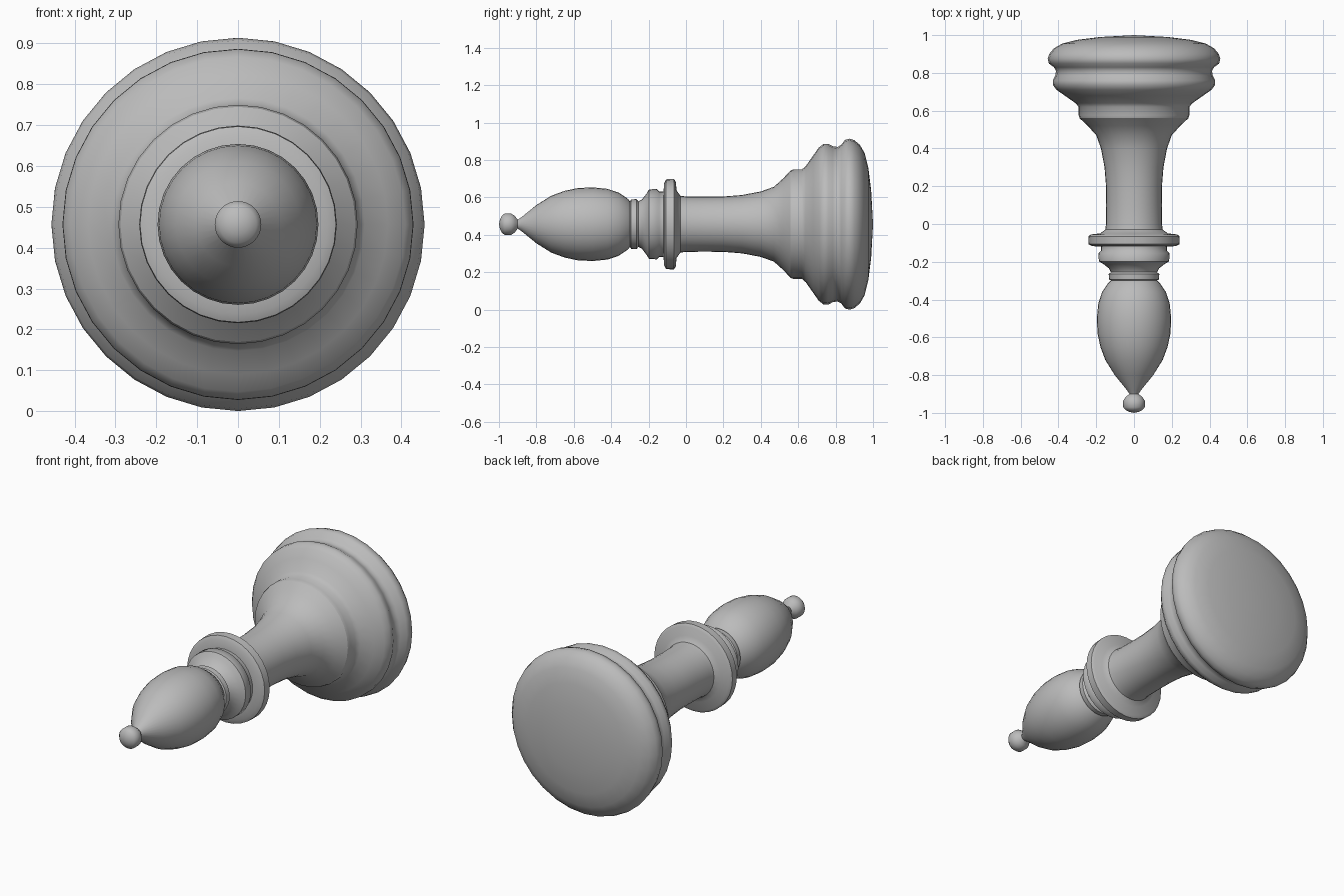
import bpy, bmesh, math

SIDES = 32
AXIS_Z = 0.457

old = bpy.data.objects.get("Cube")
if old:
    bpy.data.objects.remove(old, do_unlink=True)

grey = bpy.data.materials.new("plain_grey")
grey.use_nodes = True
colour = (0.5, 0.5, 0.5, 1)
grey.diffuse_color = colour
grey.node_tree.nodes["Principled BSDF"].inputs["Base Color"].default_value = colour


def turned_part(name, profile):
    """Spin (position along y, radius) points around the lengthwise axis."""
    bm = bmesh.new()
    rings = []
    for y, r in profile:
        count = SIDES if r > 0 else 1
        rings.append([bm.verts.new((r * math.sin(math.tau * i / SIDES), y,
                                    AXIS_Z + r * math.cos(math.tau * i / SIDES)))
                      for i in range(count)])
    for a, b in zip(rings, rings[1:]):
        for i in range(SIDES):
            j = (i + 1) % SIDES
            corners = [a[i % len(a)], a[j % len(a)], b[j % len(b)], b[i % len(b)]]
            bm.faces.new(list(dict.fromkeys(corners)))
    bmesh.ops.recalc_face_normals(bm, faces=bm.faces)
    # Open tubes need their normals checked against the axis
    outward = sum(f.normal.x * f.calc_center_median().x for f in bm.faces)
    if outward < 0:
        bmesh.ops.reverse_faces(bm, faces=bm.faces)
    mesh = bpy.data.meshes.new(name)
    bm.to_mesh(mesh)
    bm.free()
    mesh.materials.append(grey)
    obj = bpy.data.objects.new(name, mesh)
    bpy.context.collection.objects.link(obj)
    bpy.ops.object.select_all(action="DESELECT")
    obj.select_set(True)
    bpy.context.view_layer.objects.active = obj
    bpy.ops.object.shade_smooth_by_angle(angle=math.radians(50))
    return obj


# Small ball at the tip
turned_part("tip_ball", [
    (-1, 0), (-.995, .025), (-.985, .045), (-.97, .057), (-.935, .057),
    (-.915, .044), (-.9, .024)])

# Pointed oval head
turned_part("head", [
    (-.9, .024), (-.88, .037), (-.8, .102), (-.72, .152), (-.65, .178), (-.58, .193),
    (-.5, .197), (-.42, .189), (-.36, .169), (-.31, .135), (-.3, .122)])

# Thin ring, stepped collar and wide collar
turned_part("collar", [
    (-.3, .122), (-.293, .132), (-.265, .134), (-.255, .122), (-.235, .132),
    (-.21, .165), (-.198, .186), (-.155, .188), (-.143, .175), (-.12, .175),
    (-.117, .22), (-.107, .24), (-.065, .242), (-.055, .228), (-.05, .18),
    (-.03, .152)])

# Slender flaring stem
turned_part("stem", [
    (-.03, .152), (0, .148), (.1, .147), (.2, .148), (.3, .156), (.4, .175),
    (.47, .2), (.52, .245), (.56, .288)])

# Stepped base with a slightly domed underside
turned_part("base", [
    (.56, .288), (.575, .293), (.62, .293), (.64, .31), (.68, .367), (.71, .41),
    (.735, .429), (.76, .43), (.785, .417), (.81, .413), (.83, .424), (.85, .451),
    (.875, .457), (.9, .449), (.93, .424), (.955, .38), (.975, .3), (.99, .18), (1, 0)])
